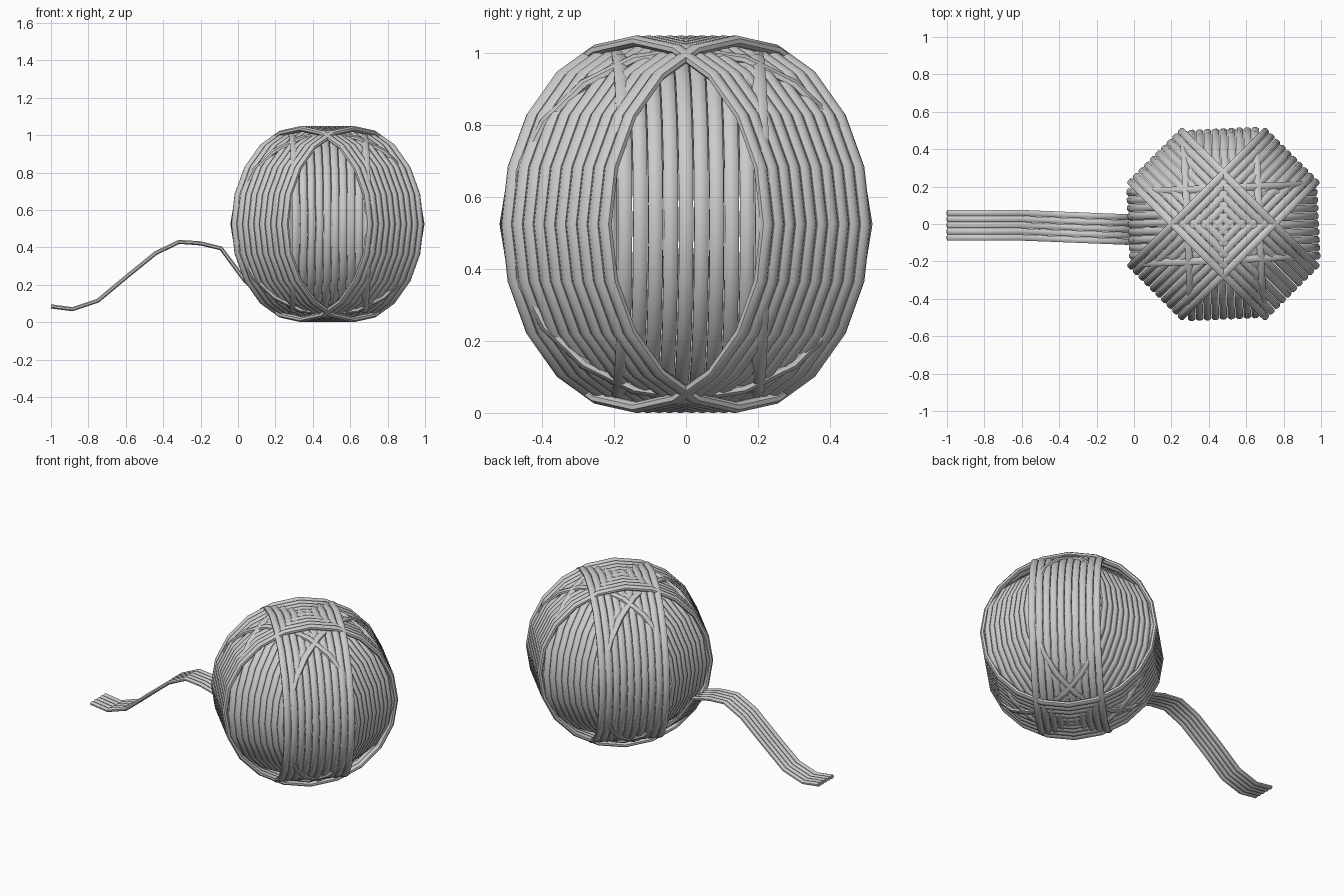
import bpy, bmesh
from math import sin, cos, pi, radians
from mathutils import Vector

if "Cube" in bpy.data.objects:
    bpy.data.objects.remove(bpy.data.objects["Cube"])

CENTRE = Vector((0.478, 0, 0.525))
SIDES = 8        # sides of each strand section
RING = 20        # segments around each loop


def sweep(bm, path, side, half_w, half_t, closed):
    """Sweep an oval section along a path; 'side' is the flat direction."""
    n = len(path)
    rings = []
    for i, p in enumerate(path):
        a = path[(i - 1) % n] if closed or i else p
        b = path[(i + 1) % n] if closed or i < n - 1 else p
        normal = (b - a).normalized().cross(side).normalized()
        rings.append([bm.verts.new(p + side * half_w * cos(t) + normal * half_t * sin(t))
                      for t in (2 * pi * (k + 0.5) / SIDES for k in range(SIDES))])
    for i in range(n if closed else n - 1):
        r, s = rings[i], rings[(i + 1) % n]
        for k in range(SIDES):
            m = (k + 1) % SIDES
            bm.faces.new((r[k], r[m], s[m], s[k]))
    if not closed:
        bm.faces.new(rings[0])
        bm.faces.new(rings[-1])


def finish(bm, name):
    bmesh.ops.recalc_face_normals(bm, faces=bm.faces)
    mesh = bpy.data.meshes.new(name)
    bm.to_mesh(mesh)
    bm.free()
    obj = bpy.data.objects.new(name, mesh)
    bpy.context.collection.objects.link(obj)
    bpy.ops.object.select_all(action='DESELECT')
    obj.select_set(True)
    bpy.context.view_layer.objects.active = obj
    bpy.ops.object.shade_smooth_by_angle(angle=radians(50))


def yarn_band(name, angle, radius, height, count=10, pitch=0.0425, half_t=0.016):
    """Parallel upright loops lying side by side, passing over both poles."""
    u = Vector((cos(angle), sin(angle), 0))
    v = Vector((-sin(angle), cos(angle), 0))
    bm = bmesh.new()
    for i in range(count):
        off = (i - (count - 1) / 2) * pitch
        path = [CENTRE + v * off + u * (radius - half_t) * cos(t)
                + Vector((0, 0, (height - half_t) * sin(t)))
                for t in (2 * pi * k / RING for k in range(RING))]
        sweep(bm, path, v, 0.0215, half_t, True)
    finish(bm, name)


# outer crossing bands
yarn_band("diagonal_band_a", radians(45), 0.526, 0.526)
yarn_band("diagonal_band_b", radians(135), 0.526, 0.526)
# inner bands, turned slightly
yarn_band("side_band", radians(2.5), 0.512, 0.497)
yarn_band("front_band", radians(92.5), 0.512, 0.497)

# loose tail of yarn
profile = [(-1, .085), (-.885, .07), (-.75, .115), (-.6, .24), (-.44, .37), (-.315, .43),
           (-.2, .422), (-.09, .395), (-.02, .30), (.04, .22), (.12, .15)]
bm = bmesh.new()
for i in range(5):
    path = []
    for x, z in profile:
        drift = -0.007 - 0.024 * max(0, (x + 0.6) / 0.6)
        path.append(Vector((x, drift + (i - 2) * 0.033, z)))
    sweep(bm, path, Vector((0, 1, 0)), 0.017, 0.012, False)
finish(bm, "loose_tail")
